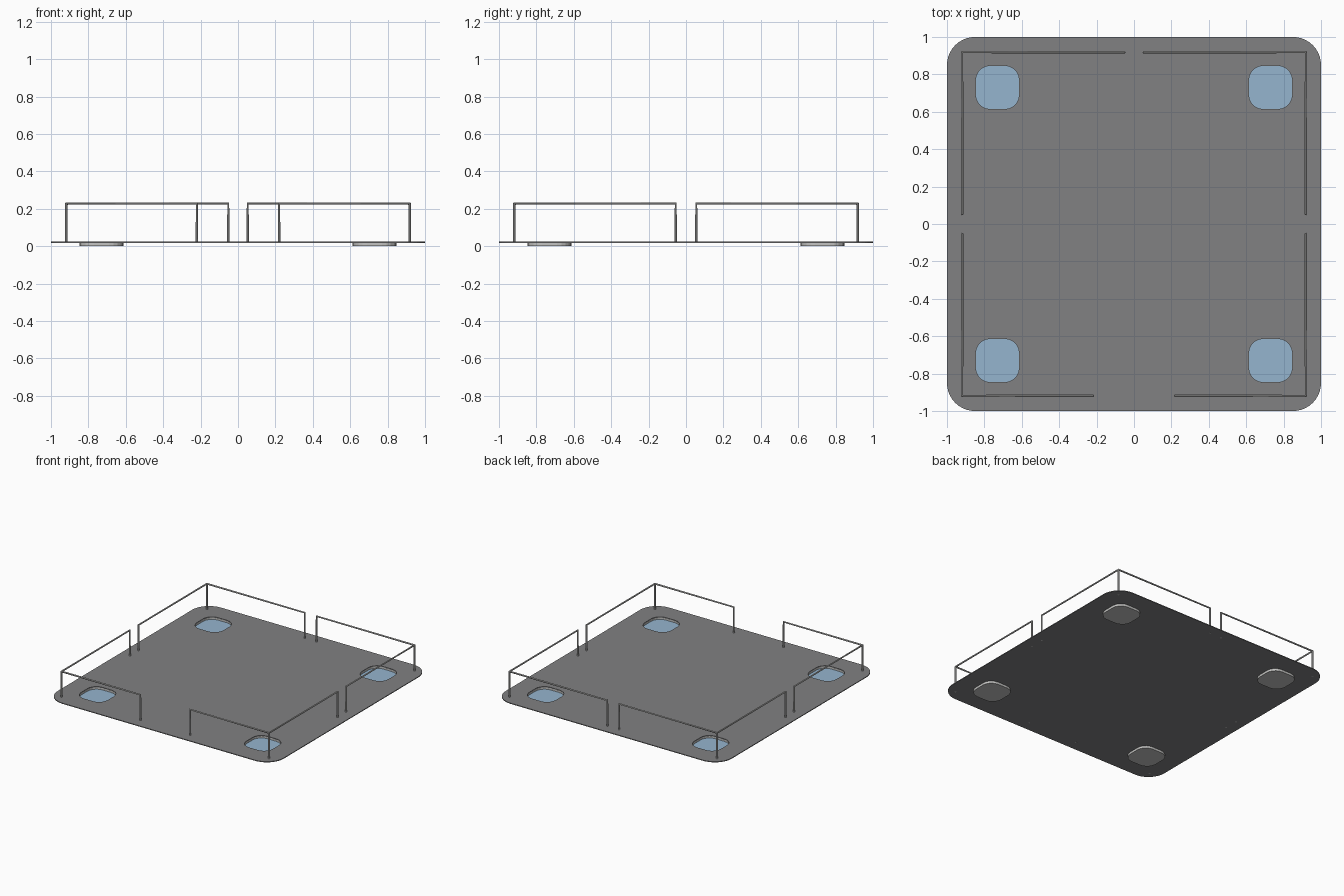
import bpy, bmesh, math

if "Cube" in bpy.data.objects:
    bpy.data.objects.remove(bpy.data.objects["Cube"])


def material(name, rgb):
    m = bpy.data.materials.new(name)
    m.diffuse_color = (*rgb, 1)
    m.use_nodes = True
    m.node_tree.nodes["Principled BSDF"].inputs["Base Color"].default_value = m.diffuse_color
    return m


DECK = material("dark grey deck", (0.22, 0.22, 0.225))
METAL = material("light grey metal", (0.55, 0.55, 0.54))
WATER = material("pale blue", (0.30, 0.46, 0.62))


def rounded_square(cx, cy, half, r, seg):
    """Outline points of a square with rounded corners."""
    pts = []
    for k, (sx, sy) in enumerate([(1, 1), (-1, 1), (-1, -1), (1, -1)]):
        for i in range(seg + 1):
            a = math.radians(90 * (k + i / seg))
            pts.append((cx + sx * (half - r) + r * math.cos(a),
                        cy + sy * (half - r) + r * math.sin(a)))
    return pts


def curve_object(name, paths, closed, mat, **settings):
    """Poly curve turned into a clean mesh."""
    cu = bpy.data.curves.new(name, 'CURVE')
    for key, val in settings.items():
        setattr(cu, key, val)
    for pts in paths:
        sp = cu.splines.new('POLY')
        sp.points.add(len(pts) - 1)
        for p, co in zip(sp.points, pts):
            p.co = (co[0], co[1], co[2] if len(co) > 2 else 0, 1)
        sp.use_cyclic_u = closed
    ob = bpy.data.objects.new(name, cu)
    bpy.context.collection.objects.link(ob)
    bpy.ops.object.select_all(action='DESELECT')
    ob.select_set(True)
    bpy.context.view_layer.objects.active = ob
    bpy.ops.object.convert(target='MESH')
    ob = bpy.context.view_layer.objects.active
    bm = bmesh.new()
    bm.from_mesh(ob.data)
    bmesh.ops.remove_doubles(bm, verts=bm.verts, dist=0.0002)
    bmesh.ops.recalc_face_normals(bm, faces=bm.faces)
    for f in bm.faces:
        f.smooth = False
    bm.to_mesh(ob.data)
    bm.free()
    ob.data.materials.clear()
    ob.data.materials.append(mat)
    return ob


CORNERS = [(-1, -1), (1, -1), (1, 1), (-1, 1)]
POOL, HALF, RAD = 0.73, 0.117, 0.078

# Deck plate with four rounded holes
outlines = [rounded_square(0, 0, 1.0, 0.15, 10)]
outlines += [rounded_square(sx * POOL, sy * POOL, HALF, RAD, 5) for sx, sy in CORNERS]
deck = curve_object("deck_plate", outlines, True, DECK,
                    dimensions='2D', fill_mode='BOTH', extrude=0.003)
deck.location.z = 0.021


# Shallow cups under the holes, with a blue floor
def cup(name, cx, cy):
    bm = bmesh.new()
    rings = []
    for half, z in [(HALF + 0.001, 0), (HALF + 0.001, 0.0185),
                    (HALF - 0.001, 0.0185), (HALF - 0.001, 0.004)]:
        rings.append([bm.verts.new((x, y, z))
                      for x, y in rounded_square(cx, cy, half, RAD, 5)])
    n = len(rings[0])
    for a, b in zip(rings, rings[1:]):
        for i in range(n):
            j = (i + 1) % n
            bm.faces.new((a[i], a[j], b[j], b[i]))
    bm.faces.new(rings[0][::-1])
    bm.faces.new(rings[-1]).material_index = 1
    me = bpy.data.meshes.new(name)
    bm.to_mesh(me)
    bm.free()
    me.materials.append(METAL)
    me.materials.append(WATER)
    bpy.context.collection.objects.link(bpy.data.objects.new(name, me))


for k, (sx, sy) in enumerate(CORNERS):
    cup(f"corner_cup_{k + 1}", sx * POOL, sy * POOL)

# L-shaped handrails: front gap is wider than the others
E, TOP, FOOT = 0.918, 0.228, 0.0175
for k, (sx, sy) in enumerate(CORNERS):
    gx = sx * (0.22 if sy < 0 else 0.052)
    gy = sy * 0.055
    x, y = sx * E, sy * E
    rail = [(gx, y, FOOT), (gx, y, TOP), (x, y, TOP), (x, gy, TOP), (x, gy, FOOT)]
    post = [(x, y, FOOT), (x, y, TOP)]
    curve_object(f"handrail_{k + 1}", [rail, post], False, METAL,
                 dimensions='3D', bevel_depth=0.007, bevel_resolution=2,
                 use_fill_caps=True)
